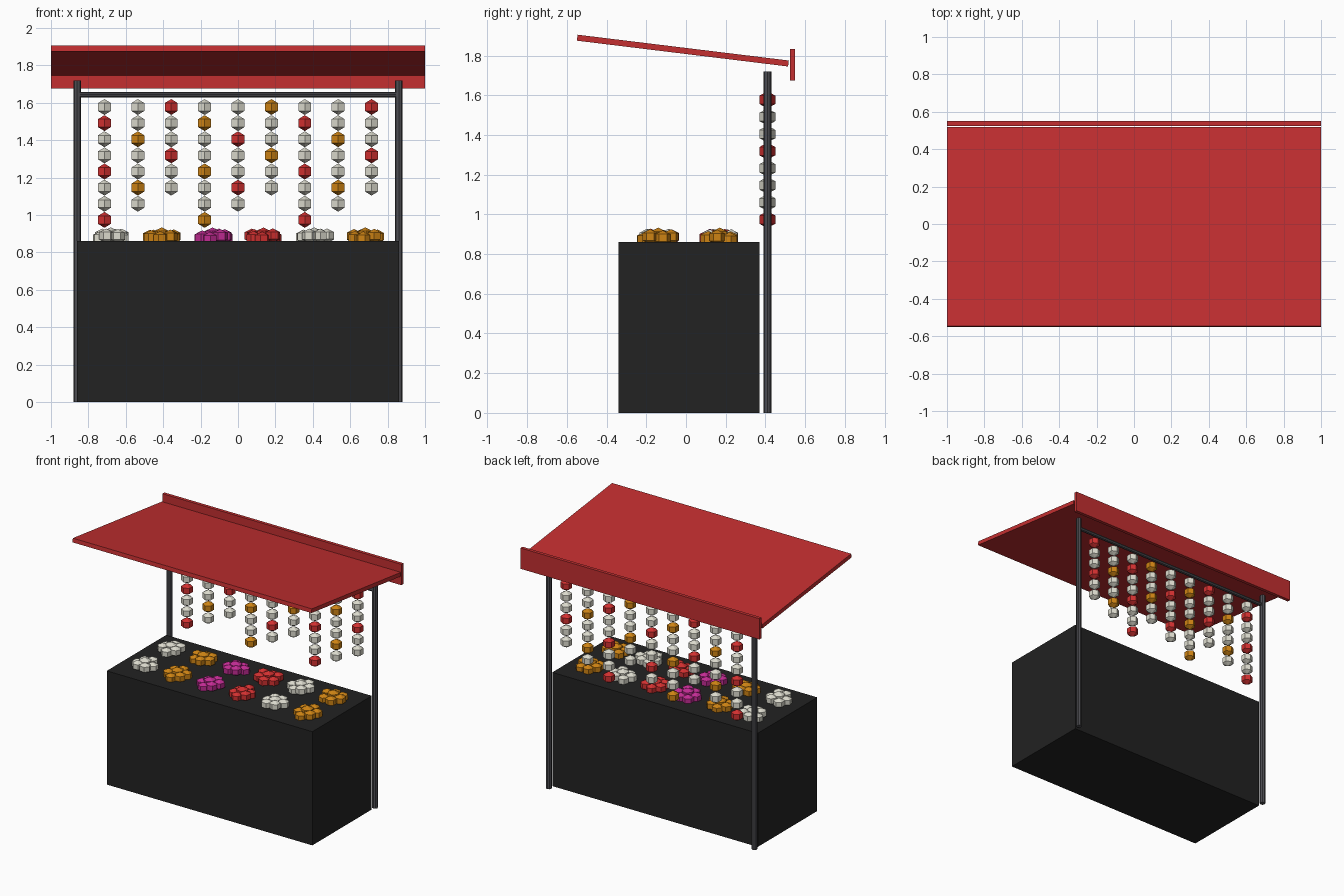
import bpy, bmesh, math, random
from mathutils import Matrix, Vector

if "Cube" in bpy.data.objects:
    bpy.data.objects.remove(bpy.data.objects["Cube"])

random.seed(4)


def mat(name, rgb):
    m = bpy.data.materials.new(name)
    m.diffuse_color = (*rgb, 1)
    m.use_nodes = True
    m.node_tree.nodes["Principled BSDF"].inputs["Base Color"].default_value = m.diffuse_color
    return m


canopy_red = mat("canopy red", (0.55, 0.028, 0.03))
black = mat("black cloth", (0.016, 0.016, 0.016))
metal = mat("grey metal", (0.075, 0.075, 0.085))
white = mat("cream white", (0.72, 0.71, 0.62))
red = mat("flower red", (0.65, 0.03, 0.03))
orange = mat("marigold orange", (0.62, 0.23, 0.007))
magenta = mat("magenta", (0.55, 0.025, 0.3))


def finish(name, bm, mats):
    me = bpy.data.meshes.new(name)
    bm.to_mesh(me)
    bm.free()
    for m in mats:
        me.materials.append(m)
    ob = bpy.data.objects.new(name, me)
    bpy.context.collection.objects.link(ob)
    return ob


def box(name, lo, hi, m):
    lo, hi = Vector(lo), Vector(hi)
    bm = bmesh.new()
    bmesh.ops.create_cube(bm, size=1, matrix=Matrix.Translation((lo + hi) / 2)
                          @ Matrix.Diagonal((*(hi - lo), 1)))
    return finish(name, bm, [m])


def rod(name, a, b, r, m):
    a, b = Vector(a), Vector(b)
    bm = bmesh.new()
    rot = (b - a).to_track_quat('Z', 'Y').to_matrix().to_4x4()
    bmesh.ops.create_cone(bm, cap_ends=True, segments=8, radius1=r, radius2=r,
                          depth=(b - a).length,
                          matrix=Matrix.Translation((a + b) / 2) @ rot)
    return finish(name, bm, [m])


def blob(bm, pos, scale, turn=0.0, index=0):
    """Six-sided faceted ball."""
    mx = (Matrix.Translation(pos) @ Matrix.Rotation(turn, 4, 'Z')
          @ Matrix.Diagonal((*scale, 1)))
    res = bmesh.ops.create_uvsphere(bm, u_segments=6, v_segments=3, radius=1, matrix=mx)
    for f in {f for v in res["verts"] for f in v.link_faces}:
        f.material_index = index


# Counter draped in black cloth
box("counter", (-0.86, -0.34, 0), (0.86, 0.37, 0.86), black)

# Rear posts and hanging rail
for side, x in (("left", -0.86), ("right", 0.86)):
    rod(side + "_post", (x, 0.41, 0), (x, 0.41, 1.72), 0.02, metal)
rod("hanging_rail", (-0.86, 0.41, 1.643), (0.86, 0.41, 1.643), 0.014, metal)

# Sloping canopy: side profile extruded across the width
bm = bmesh.new()
profile = [(-0.55, 1.875), (-0.546, 1.905), (0.518, 1.775), (0.514, 1.745)]
face = bm.faces.new([bm.verts.new((-1, y, z)) for y, z in profile])
ext = bmesh.ops.extrude_face_region(bm, geom=[face])
bmesh.ops.translate(bm, vec=(2, 0, 0),
                    verts=[v for v in ext["geom"] if isinstance(v, bmesh.types.BMVert)])
bmesh.ops.recalc_face_normals(bm, faces=bm.faces)
finish("canopy", bm, [canopy_red])
box("valance", (-1, 0.525, 1.675), (1, 0.55, 1.832), canopy_red)

# Hanging garlands, every third bead coloured
for s in range(9):
    bm = bmesh.new()
    for i in range(8 - s % 3):
        blob(bm, (-0.714 + s * 0.1785, 0.41, 1.577 - i * 0.0862),
             (0.046, 0.046, 0.0425), index=int(i % 3 == (s + 1) % 3))
    finish(f"garland_{s + 1}", bm, [white, orange if s % 2 else red])

# Flower heaps: one blossom in the middle, six around it
for c, m in enumerate((white, orange, magenta, red, white, orange)):
    for r, y in enumerate((-0.14, 0.17)):
        bm = bmesh.new()
        cx = -0.68 + c * 0.272
        blob(bm, (cx, y, 0.893), (0.05, 0.05, 0.04), random.random())
        start = random.random()
        for k in range(6):
            a = start + k * math.tau / 6
            d = random.uniform(0.055, 0.068)
            blob(bm, (cx + d * math.cos(a), y + d * math.sin(a),
                      random.uniform(0.872, 0.89)), (0.045, 0.045, 0.038),
                 random.random() * 2)
        finish(f"flower_heap_{c + 1}_{'front' if r == 0 else 'rear'}", bm, [m])
